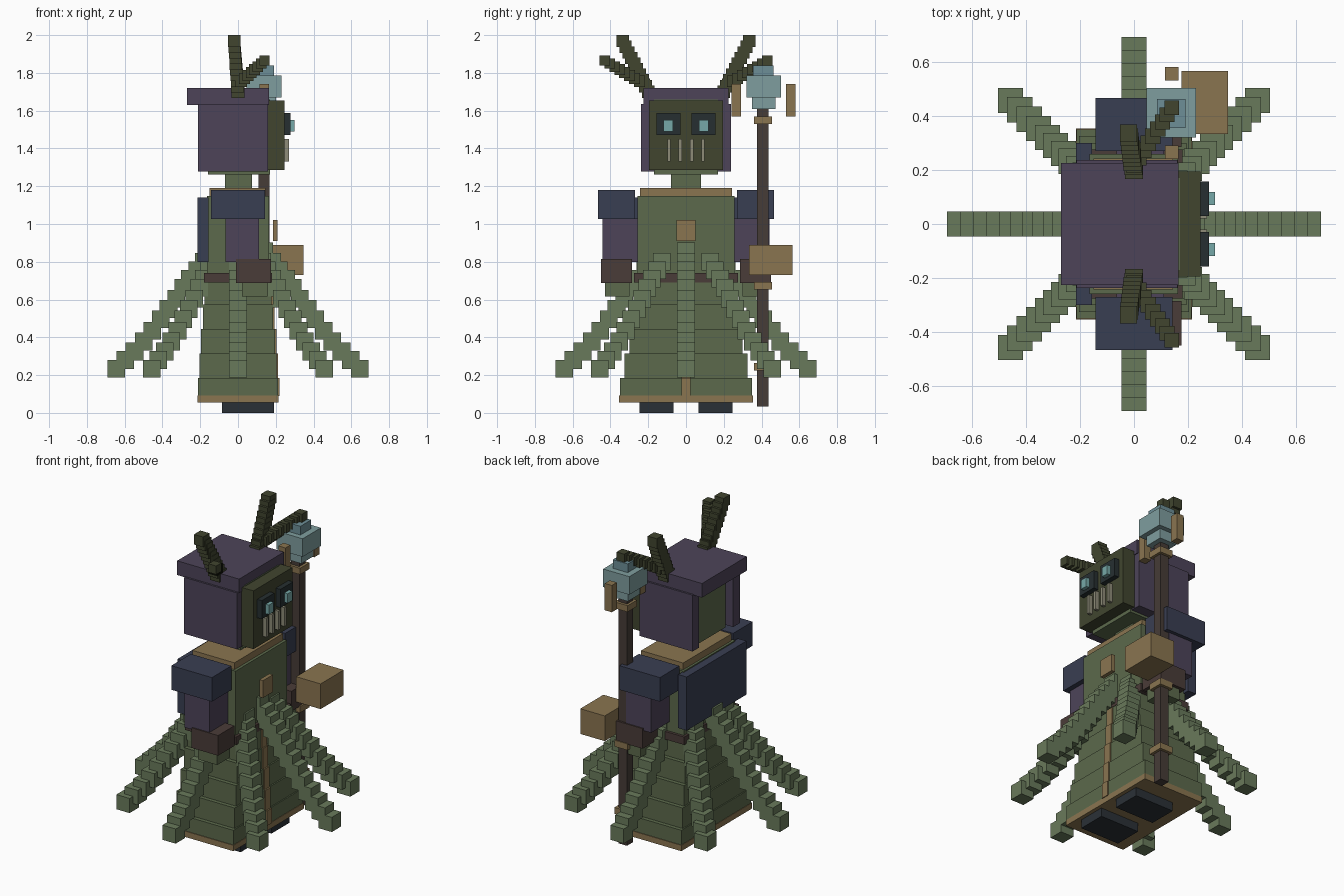
import bpy, bmesh, math
from mathutils import Vector, Matrix

mats = {}
def mat(name, hexcol):
    rgb = [int(hexcol[i:i + 2], 16) / 255 for i in (0, 2, 4)]
    m = bpy.data.materials.new(name)
    m.diffuse_color = [c / 12.92 if c < 0.04 else ((c + 0.055) / 1.055) ** 2.4 for c in rgb] + [1]
    mats[name] = m

for n, h in dict(purple="4D4459", navy="393E52", moss="5C6A4C", tentacle="697A5B", bark="41452F",
                 tan="8A7550", brown="4A3C38", wood="463C37", socket="262F31", boot="2A3036",
                 glow="76A9A8", bone="8E8C78", crystal="7F9E9F", crystal_dark="6D8F97").items():
    mat(n, h)

def boxes(name, color, ranges):
    """One object made of boxes, each given as (x0, x1, y0, y1, z0, z1)."""
    bm = bmesh.new()
    for r in ranges:
        lo, hi = Vector(r[0::2]), Vector(r[1::2])
        bmesh.ops.create_cube(bm, size=1, matrix=Matrix.Translation((lo + hi) / 2)
                              @ Matrix.Diagonal((*(hi - lo), 1)))
    me = bpy.data.meshes.new(name)
    bm.to_mesh(me)
    bm.free()
    me.materials.append(mats[color])
    ob = bpy.data.objects.new(name, me)
    bpy.context.collection.objects.link(ob)
    return ob

def pair(name, color, *r):
    """Box and its mirror image across y = 0."""
    boxes(name + "_left", color, [r])
    boxes(name + "_right", color, [(r[0], r[1], -r[3], -r[2], r[4], r[5])])

def cube(c, s):
    h = s / 2
    return (c[0] - h, c[0] + h, c[1] - h, c[1] + h, c[2] - h, c[2] + h)

def chain(a, b, n, s0, s1):
    """Row of cubes from a to b."""
    a, b = Vector(a), Vector(b)
    return [cube(a.lerp(b, i / (n - 1)), s0 + (s1 - s0) * i / (n - 1)) for i in range(n)]

# Head and hood
boxes("head", "moss", [(-0.16, 0.17, -0.17, 0.17, 1.262, 1.66)])
boxes("face_mask", "bark", [(0.16, 0.245, -0.195, 0.195, 1.285, 1.655)])
boxes("hood_top", "purple", [(-0.27, 0.165, -0.225, 0.225, 1.63, 1.72)])
pair("hood_side", "purple", -0.212, 0.16, 0.17, 0.237, 1.277, 1.635)
pair("eye_socket", "socket", 0.24, 0.277, 0.03, 0.157, 1.47, 1.587)
pair("eye", "glow", 0.27, 0.30, 0.07, 0.118, 1.49, 1.55)
boxes("teeth", "bone", [(0.24, 0.27, y - 0.009, y + 0.009, 1.33, 1.45)
                        for y in (-0.09, -0.03, 0.03, 0.09)])
# Antlers
for side, s in (("left", 1), ("right", -1)):
    boxes("antler_" + side, "bark",
          chain((0, 0.2 * s, 1.70), (-0.02, 0.335 * s, 1.968), 10, 0.068, 0.064)
          + chain((0, 0.22 * s, 1.74), (0.14, 0.43 * s, 1.865), 9, 0.06, 0.054))

# Torso
boxes("neck", "moss", [(-0.07, 0.075, -0.08, 0.08, 1.18, 1.27)])
boxes("collar", "tan", [(-0.15, 0.145, -0.243, 0.243, 1.145, 1.19)])
boxes("torso", "moss", [(-0.165, 0.163, -0.258, 0.258, 0.735, 1.147)])
boxes("cape", "navy", [(-0.215, -0.155, -0.30, 0.30, 0.80, 1.14)])
boxes("chest_clasp", "tan", [(0.185, 0.21, -0.05, 0.05, 0.91, 1.02)])
boxes("belt", "brown", [(-0.18, 0.18, -0.275, 0.275, 0.69, 0.74)])

# Arms
pair("shoulder_pad", "navy", -0.142, 0.142, 0.27, 0.465, 1.027, 1.18)
pair("sleeve", "purple", -0.065, 0.11, 0.258, 0.443, 0.80, 1.03)
pair("cuff", "brown", -0.01, 0.175, 0.285, 0.45, 0.687, 0.815)
pair("hand", "moss", 0.02, 0.155, 0.30, 0.43, 0.615, 0.69)

# Stepped robe with a front trim
z = (0.69, 0.575, 0.445, 0.315, 0.185, 0.09)
hx = (0.178, 0.186, 0.195, 0.204, 0.212)
hy = (0.25, 0.275, 0.30, 0.325, 0.35)
for i in range(5):
    boxes(f"robe_tier_{i + 1}", "moss", [(-hx[i], hx[i], -hy[i], hy[i], z[i + 1], z[i])])
boxes("robe_trim", "tan", [(hx[i] - 0.02, hx[i] + 0.008, -0.025, 0.025, z[i + 1], z[i])
                           for i in range(5)])
boxes("robe_hem", "tan", [(-0.215, 0.215, -0.354, 0.354, 0.055, 0.092)])
pair("boot", "boot", -0.085, 0.19, 0.065, 0.245, 0, 0.06)

# Eight radial tentacles of axis-aligned cubes
path = [(0.14, 0.855), (0.18, 0.80), (0.215, 0.755), (0.255, 0.71), (0.29, 0.663), (0.328, 0.605),
        (0.368, 0.55), (0.41, 0.495), (0.453, 0.435), (0.50, 0.378), (0.548, 0.325),
        (0.597, 0.28), (0.645, 0.233)]
for k in range(8):
    a = k * math.pi / 4
    boxes(f"tentacle_{k + 1}", "tentacle",
          [cube((r * math.cos(a), r * math.sin(a), h), 0.093) for r, h in path])

# Staff, crystal and lantern
boxes("staff", "wood", [(0.108, 0.167, 0.377, 0.438, 0.035, 1.615)])
boxes("staff_bands", "tan", [(0.092, 0.184, 0.36, 0.455, b, b + 0.04) for b in (0.225, 0.652, 1.53)])
boxes("crystal_middle", "crystal", [(0.046, 0.23, 0.32, 0.503, 1.67, 1.785)])
boxes("crystal_tip", "crystal_dark", [(0.085, 0.19, 0.355, 0.463, 1.785, 1.84)])
boxes("crystal_base", "crystal", [(0.077, 0.2, 0.35, 0.473, 1.608, 1.67)])
boxes("staff_prongs", "tan", [(0.115, 0.165, 0.24, 0.29, 1.57, 1.74),
                              (0.115, 0.165, 0.53, 0.58, 1.57, 1.74)])
boxes("satchel", "tan", [(0.175, 0.347, 0.333, 0.565, 0.73, 0.89)])
